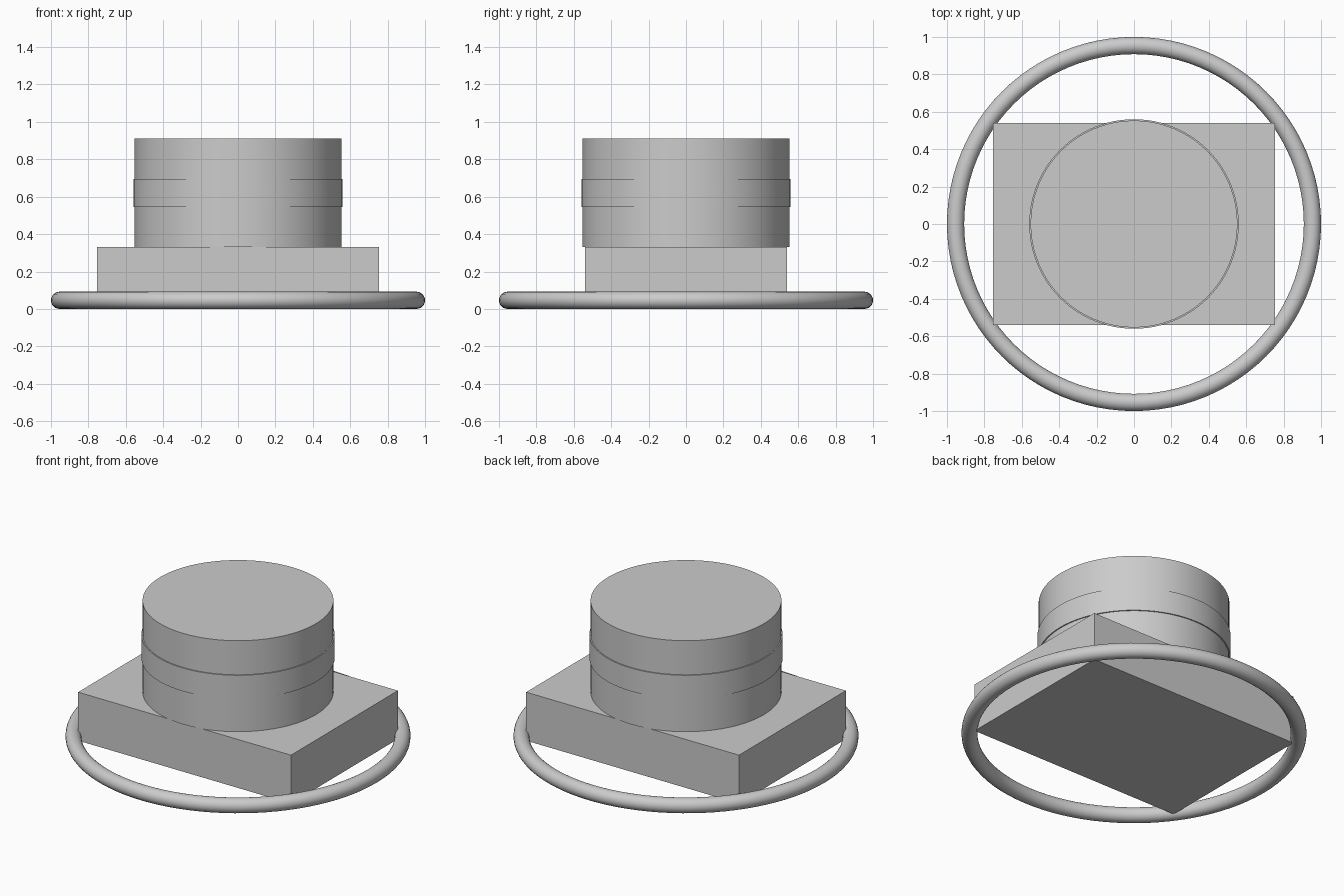
import bpy
import math

cube = bpy.data.objects.get("Cube")
if cube:
    bpy.data.objects.remove(cube, do_unlink=True)

# One plain grey for every part
grey = bpy.data.materials.new("plain grey")
grey.use_nodes = True
color = (0.6, 0.6, 0.6, 1)
grey.diffuse_color = color
grey.node_tree.nodes["Principled BSDF"].inputs["Base Color"].default_value = color


def finish(name, smooth=True):
    obj = bpy.context.object
    obj.name = name
    obj.data.materials.append(grey)
    if smooth:
        bpy.ops.object.shade_smooth_by_angle(angle=math.radians(30))
    return obj


def drum(name, radius, bottom, top):
    bpy.ops.mesh.primitive_cylinder_add(
        vertices=96, radius=radius, depth=top - bottom,
        location=(0, 0, (bottom + top) / 2))
    return finish(name)


# Round ring at the foot
TUBE = 0.046
bpy.ops.mesh.primitive_torus_add(
    major_segments=96, minor_segments=24,
    major_radius=1 - TUBE, minor_radius=TUBE, location=(0, 0, TUBE))
finish("base_ring")

# Rectangular block resting inside the ring
BLOCK_BOTTOM, BLOCK_TOP = 0.02, 0.33
bpy.ops.mesh.primitive_cube_add(
    size=1, location=(0, 0, (BLOCK_BOTTOM + BLOCK_TOP) / 2))
block = finish("base_block", smooth=False)
block.scale = (1.506, 1.08, BLOCK_TOP - BLOCK_BOTTOM)
bpy.ops.object.transform_apply(location=False, rotation=False, scale=True)

# Upright drum with a slightly wider band around it
drum("upper_drum", 0.553, BLOCK_TOP, 0.912)
drum("drum_band", 0.56, 0.545, 0.694)
